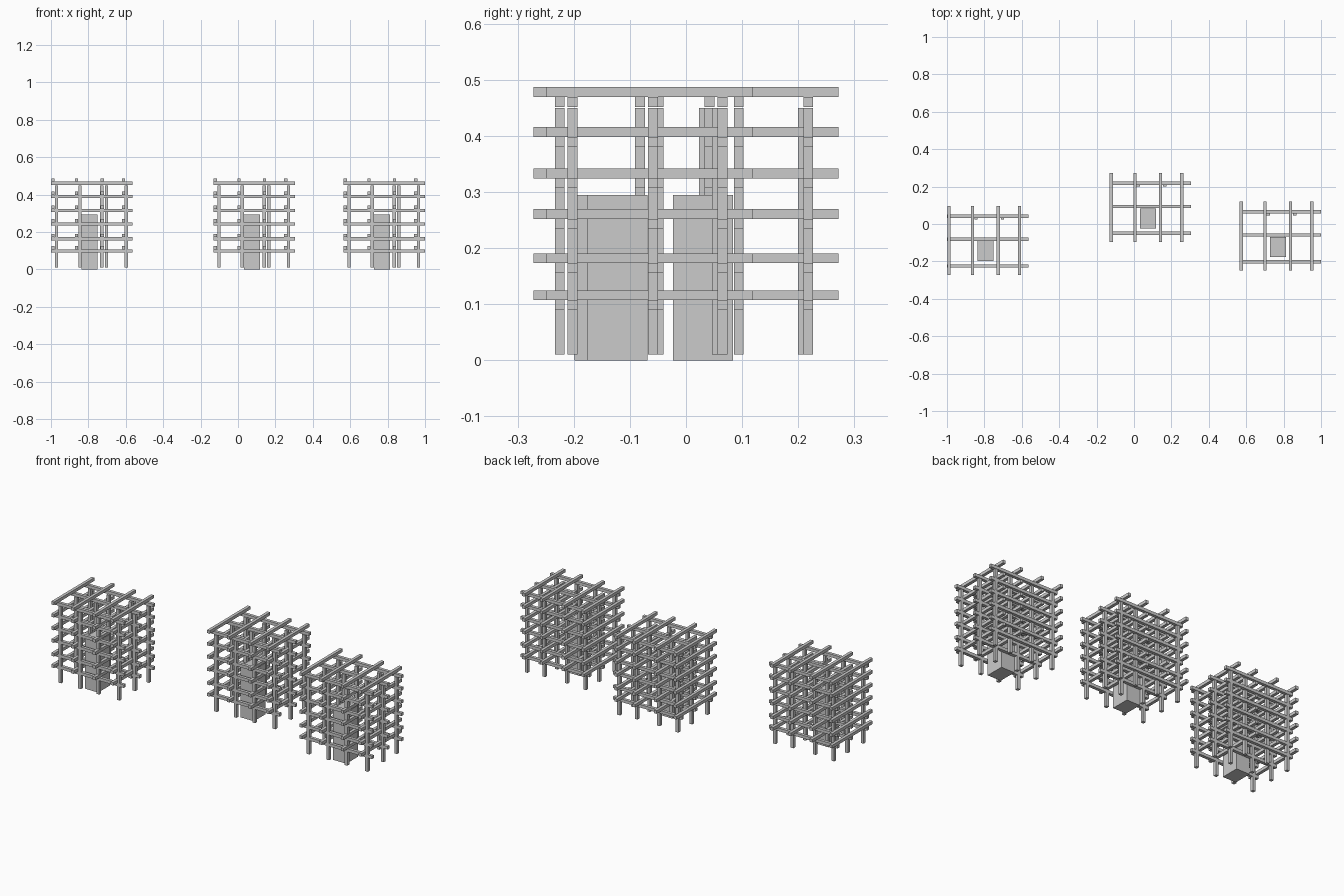
import bpy, bmesh

if "Cube" in bpy.data.objects:
    bpy.data.objects.remove(bpy.data.objects["Cube"])

S = 0.0175                                              # timber thickness
OFFSETS = [(0, 0), (0.868, 0.176), (1.563, 0.023)]      # three identical towers
LEVELS = [0.116, 0.182, 0.261, 0.333, 0.407, 0.478]     # centre heights of cross beams
BEAM_X = [-0.989, -0.863, -0.726, -0.612]
ROW_Y = [-0.225, -0.082, 0.042]


def boxes(name, items, off):
    """One object made of axis-aligned boxes, each (centre, size)."""
    bm = bmesh.new()
    for c, s in items:
        geo = bmesh.ops.create_cube(bm, size=1)["verts"]
        for v in geo:
            v.co = [c[i] + v.co[i] * s[i] + (off[i] if i < 2 else 0) for i in range(3)]
    me = bpy.data.meshes.new(name)
    bm.to_mesh(me)
    bm.free()
    ob = bpy.data.objects.new(name, me)
    bpy.context.collection.objects.link(ob)
    return ob


for n, off in enumerate(OFFSETS, 1):
    # beams running front to back, resting on the beams running sideways
    boxes(f"cross_beams_{n}",
          [((x, -0.088, z), (S, 0.368, S)) for z in LEVELS for x in BEAM_X], off)
    boxes(f"long_beams_{n}",
          [((-0.7815, y, z - S), (0.437, S, S)) for z in LEVELS for y in ROW_Y], off)

    # posts: three rows of four, inner rear ones set slightly inward
    posts = []
    for r, y in enumerate(ROW_Y):
        for k, x in enumerate([-0.970, -0.845, -0.728 if r == 0 else -0.703, -0.598]):
            py = y - 0.010 if r == 2 and k in (1, 2) else y
            posts.append(((x, py, 0.23), (S, S, 0.44)))
    boxes(f"posts_{n}", posts, off)

    # solid core block
    boxes(f"core_{n}", [((-0.793, -0.1455, 0.1475), (0.085, 0.107, 0.295))], off)
